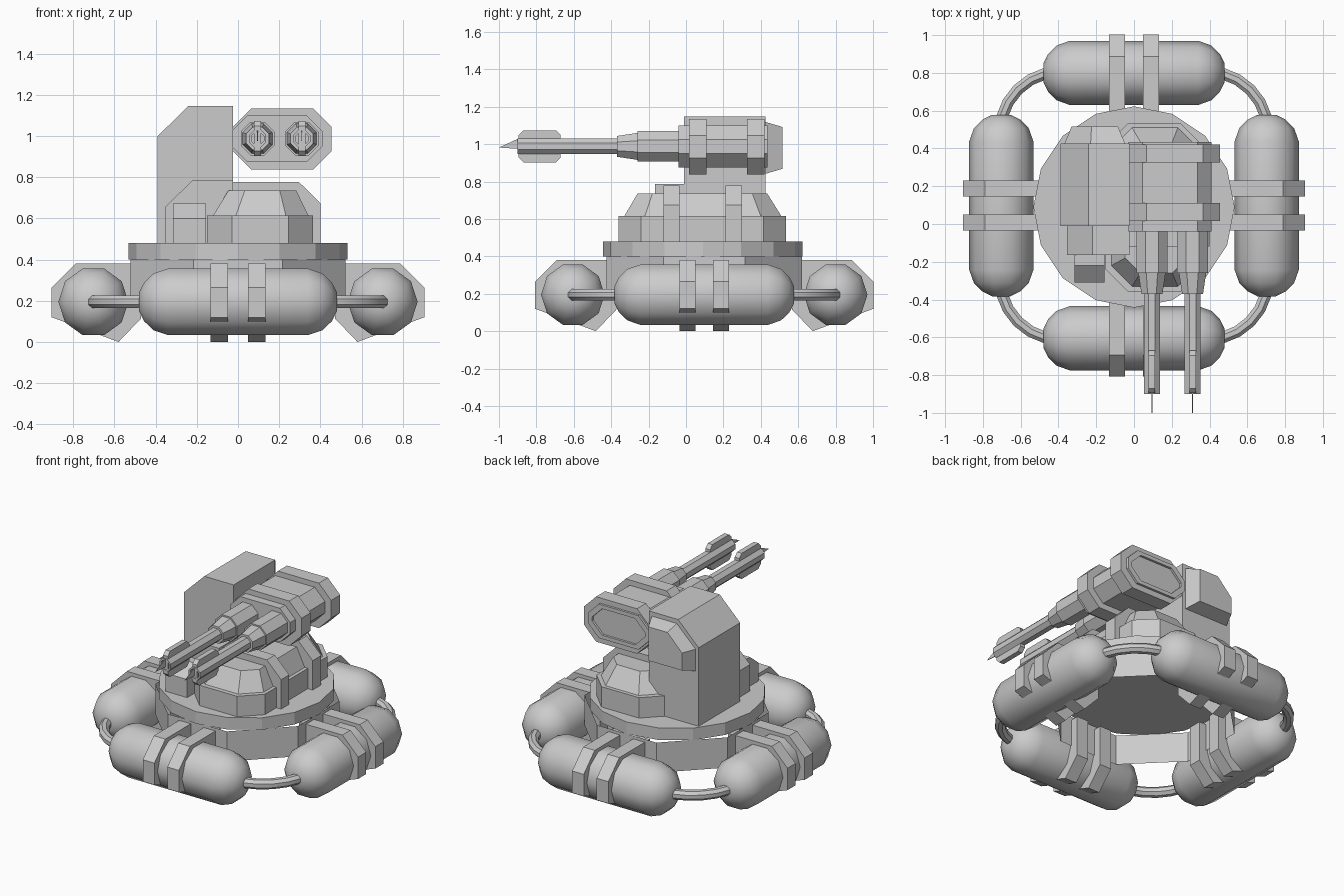
import bpy
from math import sin, cos, pi
from mathutils import Vector, Matrix

if "Cube" in bpy.data.objects:
    bpy.data.objects.remove(bpy.data.objects["Cube"])

CY = 0.0975   # y of the float ring centre


def loft(name, rings, caps=True, smooth=False, mat=None):
    """Skin a list of equal-length closed rings of 3D points."""
    n = len(rings[0])
    verts = [Vector(p) for r in rings for p in r]
    if mat:
        verts = [mat @ v for v in verts]
    faces = [(i * n + j, i * n + (j + 1) % n, (i + 1) * n + (j + 1) % n, (i + 1) * n + j)
             for i in range(len(rings) - 1) for j in range(n)]
    if caps:
        faces += [tuple(reversed(range(n))), tuple(range((len(rings) - 1) * n, len(rings) * n))]
    me = bpy.data.meshes.new(name)
    me.from_pydata(verts, [], faces)
    import bmesh
    bm = bmesh.new()
    bm.from_mesh(me)
    bmesh.ops.recalc_face_normals(bm, faces=bm.faces)
    bm.to_mesh(me)
    bm.free()
    ob = bpy.data.objects.new(name, me)
    bpy.context.collection.objects.link(ob)
    if smooth:
        bpy.ops.object.select_all(action='DESELECT')
        ob.select_set(True)
        bpy.context.view_layer.objects.active = ob
        bpy.ops.object.shade_smooth_by_angle(angle=0.75)
    return ob


def prism_y(name, pts, y0, y1, mat=None):
    """Extrude an x-z profile along y."""
    return loft(name, [[(x, y, z) for x, z in pts] for y in (y0, y1)], mat=mat)


def prism_x(name, pts, x0, x1, mat=None):
    """Extrude a y-z profile along x."""
    return loft(name, [[(x, y, z) for y, z in pts] for x in (x0, x1)], mat=mat)


def chamfer_rect(a0, a1, b0, b1, c):
    return [(a0 + c, b0), (a1 - c, b0), (a1, b0 + c), (a1, b1 - c),
            (a1 - c, b1), (a0 + c, b1), (a0, b1 - c), (a0, b0 + c)]


def ngon(n, r, phase=0.0):
    return [(r * cos(2 * pi * k / n + phase), r * sin(2 * pi * k / n + phase)) for k in range(n)]


# Float ring: four capsules with clamp straps and corner pipes
half = [(0.48, 0.05), (0.455, 0.1), (0.41, 0.145), (0.34, 0.17)]
capsule = [(-x, r) for x, r in half] + [(x, r) for x, r in reversed(half)]
strap = [(0.905, 0.12), (0.905, 0.265), (0.79, 0.38), (0.47, 0.38), (0.47, 0.115), (0.58, 0.0)]
for k in range(4):
    m = Matrix.Translation((0, CY, 0)) @ Matrix.Rotation(k * pi / 2, 4, 'Z')
    loft(f"float_{k}", [[(x, 0.7025 + a, 0.195 + b) for a, b in ngon(10, r)] for x, r in capsule],
         smooth=True, mat=m)
    for s in (-1, 1):
        prism_x(f"float_strap_{k}_{s}", strap, s * 0.09 - 0.0425, s * 0.09 + 0.0425, mat=m)
    rings = []
    for i in range(9):
        t = (i - 1) * pi / 12
        rings.append([(0.385 + (0.325 + a) * cos(t), 0.385 + (0.325 + a) * sin(t), 0.195 + b)
                      for a, b in ngon(8, 0.033, pi / 8)])
    loft(f"corner_pipe_{k}", rings, smooth=True, mat=m)

# Hull: open octagonal skirt under a round deck
loft("hull_skirt", [[(x, y + CY, z) for x, y in ngon(8, 0.523 / cos(pi / 8), pi / 8)]
                    for z in (0.2, 0.4)], caps=False)
loft("deck", [[(x, y + 0.09, z) for x, y in ngon(16, 0.533)] for z in (0.4, 0.48)])

# Turret base and sloped roof
def plan(x0, x1, y0, y1, c, z):
    return [(x, y, z) for x, y in chamfer_rect(x0, x1, y0, y1, c)]

loft("turret_base", [plan(-0.15, 0.365, -0.36, 0.535, 0.12, z) for z in (0.48, 0.615)])
loft("turret_roof", [plan(-0.12, 0.342, -0.33, 0.51, 0.11, 0.615),
                     plan(-0.047, 0.283, -0.26, 0.435, 0.08, 0.735)])
for i, (y0, y1) in enumerate(((-0.12, -0.035), (0.21, 0.3))):
    prism_y(f"turret_strap_{i}", [(-0.15, 0.48), (0.4, 0.48), (0.4, 0.675), (0.295, 0.778), (-0.15, 0.778)],
            y0, y1)

# Side tower, its front shoulder, rear cover and front step
prism_y("tower", [(-0.39, 0.48), (-0.025, 0.48), (-0.025, 1.147), (-0.24, 1.147), (-0.39, 1.0)], -0.01, 0.425)
prism_y("tower_shoulder", [(-0.355, 0.48), (-0.025, 0.48), (-0.025, 0.786), (-0.22, 0.786), (-0.355, 0.655)],
        -0.165, 0.0)
cover = [(-0.37, 0.84), (-0.045, 0.84), (-0.045, 1.12), (-0.23, 1.12), (-0.37, 0.985)]
loft("tower_rear_cover", [[(x, 0.42, z) for x, z in cover],
                          [(-0.208 + (x + 0.208) * 0.76, 0.515, 0.98 + (z - 0.98) * 0.8) for x, z in cover]])
prism_x("front_step", [(-0.31, 0.48), (-0.31, 0.6), (-0.22, 0.672), (-0.15, 0.672), (-0.15, 0.48)], -0.315, -0.155)

# Gun housing with two bands and a recessed rear panel
def house(g, y):
    return [(x, y, z) for x, z in chamfer_rect(-0.03 + g, 0.41 - g, 0.875 + g, 1.1 - g, 0.075)]

loft("gun_housing", [house(0, -0.04), house(0, 0.435), house(0.025, 0.435), house(0.025, 0.42)])
for i, (y0, y1) in enumerate(((0.015, 0.11), (0.325, 0.42))):
    prism_y(f"housing_band_{i}", chamfer_rect(-0.025, 0.455, 0.837, 1.135, 0.09), y0, y1)

# Twin barrels with sleeves, muzzle fins and flat front sights
for i, bx in enumerate((0.095, 0.31)):
    def ring(y, r, n=8):
        return [(bx + a, y, 0.988 + b) for a, b in ngon(n, r, pi / n)]
    loft(f"barrel_sleeve_{i}", [ring(-0.02, 0.088), ring(-0.26, 0.088), ring(-0.26, 0.078), ring(-0.37, 0.06)])
    loft(f"barrel_{i}", [ring(-0.3, 0.045), ring(-0.9, 0.045), ring(-0.9, 0.033), ring(-0.86, 0.033)],
         smooth=True)
    prism_x(f"muzzle_fin_{i}", chamfer_rect(-0.895, -0.67, 0.903, 1.073, 0.025), bx - 0.017, bx + 0.017)
    prism_x(f"muzzle_point_{i}", [(-1.0, 0.982), (-0.9, 1.028), (-0.9, 0.975)], bx - 0.002, bx + 0.002)
